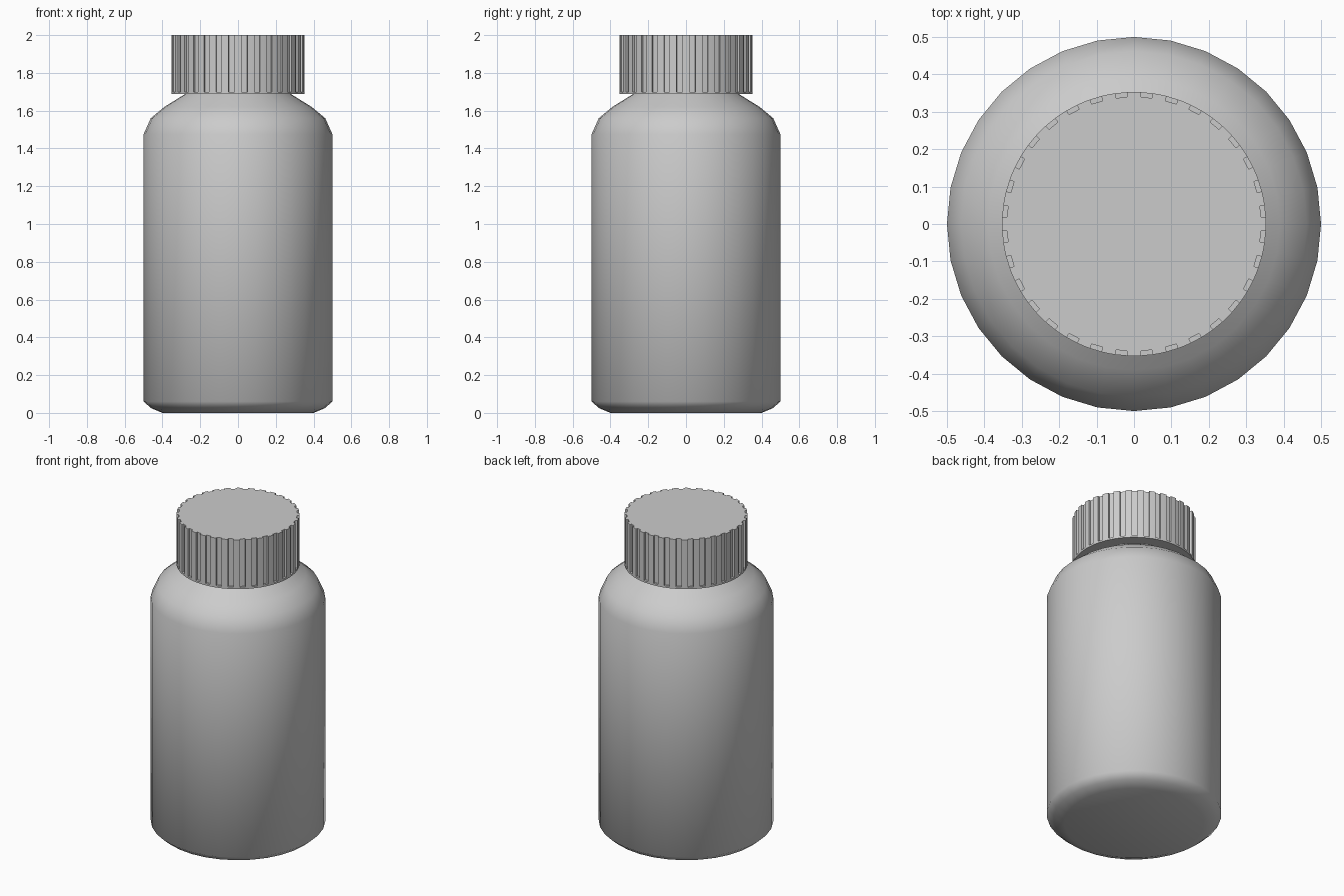
import bpy, bmesh
from math import cos, sin, pi, radians

if "Cube" in bpy.data.objects:
    bpy.data.objects.remove(bpy.data.objects["Cube"])

SIDES = 32


def finish(name, bm, angle):
    bmesh.ops.recalc_face_normals(bm, faces=bm.faces)
    mesh = bpy.data.meshes.new(name)
    bm.to_mesh(mesh)
    bm.free()
    ob = bpy.data.objects.new(name, mesh)
    bpy.context.collection.objects.link(ob)
    bpy.ops.object.select_all(action='DESELECT')
    ob.select_set(True)
    bpy.context.view_layer.objects.active = ob
    bpy.ops.object.shade_smooth_by_angle(angle=radians(angle))
    return ob


def ring(bm, points, z):
    return [bm.verts.new((r * cos(a), r * sin(a), z)) for r, a in points]


def bridge(bm, lower, upper):
    n = len(lower)
    for i in range(n):
        j = (i + 1) % n
        bm.faces.new((lower[i], lower[j], upper[j], upper[i]))


# Bottle body: lathed profile with rounded base and shoulder
profile = [(0.40, 0.0), (0.46, 0.025), (0.50, 0.06), (0.50, 1.475),
           (0.462, 1.56), (0.39, 1.62), (0.285, 1.685), (0.265, 1.70)]
bm = bmesh.new()
rings = [ring(bm, [(r, 2 * pi * i / SIDES) for i in range(SIDES)], z)
         for r, z in profile]
for a, b in zip(rings, rings[1:]):
    bridge(bm, a, b)
bm.faces.new(rings[0])
bm.faces.new(rings[-1])
finish("bottle_body", bm, 50)

# Cap: grip grooves open at the top, closed by a thin rim at the bottom
R, DEPTH, HALF = 0.353, 0.013, 0.045
BOTTOM, RIM, TOP = 1.688, 1.70, 2.0
outer, grooved = [], []
for i in range(SIDES):
    mid = 2 * pi * (i + 0.5) / SIDES
    for offset, depth in ((-HALF, 0), (-HALF, DEPTH), (HALF, DEPTH), (HALF, 0)):
        grooved.append((R - depth, mid + offset))
    outer += [(R, mid - HALF), (R, mid + HALF)]
    # extra point in the middle of each rib keeps the outline round
    grooved.append((R, mid + pi / SIDES))
    outer.append((R, mid + pi / SIDES))

bm = bmesh.new()
low = ring(bm, outer, BOTTOM)
rim = ring(bm, grooved, RIM)
top = ring(bm, grooved, TOP)
bridge(bm, rim, top)
bm.faces.new(top)
bm.faces.new(low)
for i in range(SIDES):
    g, o = rim[5 * i:5 * i + 5], low[3 * i:3 * i + 3]
    g_next, o_next = rim[(5 * i + 5) % len(rim)], low[(3 * i + 3) % len(low)]
    bm.faces.new(g[:4])                            # groove floor
    bm.faces.new((o[0], o[1], g[3], g[0]))         # rim below groove
    bm.faces.new((o[1], o[2], g[4], g[3]))         # rim below rib
    bm.faces.new((o[2], o_next, g_next, g[4]))
finish("ribbed_cap", bm, 40)
